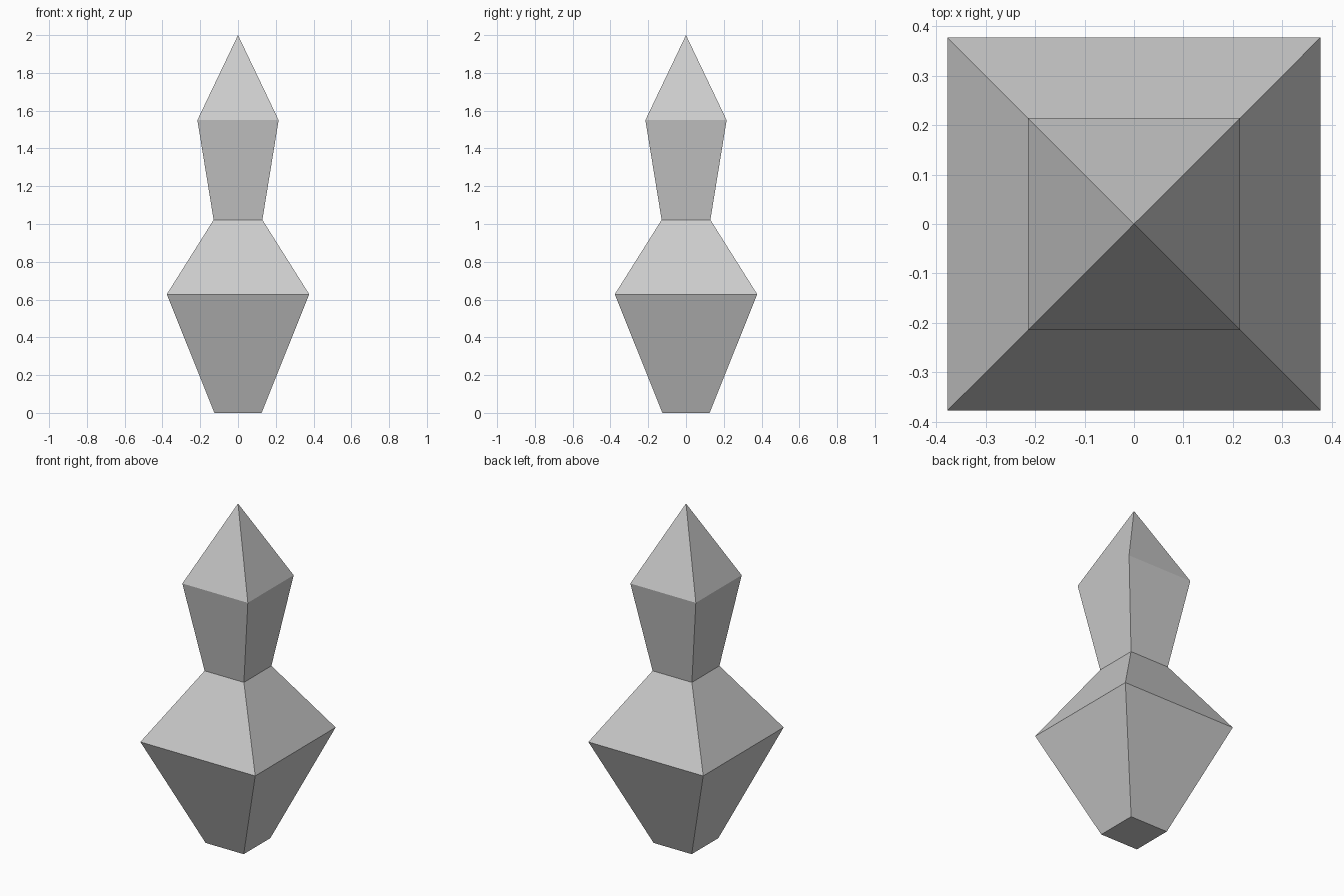
import bpy, bmesh

if "Cube" in bpy.data.objects:
    bpy.data.objects.remove(bpy.data.objects["Cube"])

# Square finial: (half width, height) of each ring, closing to a point
PROFILE = [(0.125, 0.0), (0.377, 0.628), (0.129, 1.022), (0.215, 1.55)]
TIP_Z = 2.0

bm = bmesh.new()
rings = [[bm.verts.new((sx * w, sy * w, z))
          for sx, sy in ((-1, -1), (1, -1), (1, 1), (-1, 1))]
         for w, z in PROFILE]
tip = bm.verts.new((0, 0, TIP_Z))

# Flat base, tapered sides, pyramid cap
bm.faces.new(rings[0][::-1])
for i in range(4):
    j = (i + 1) % 4
    for low, high in zip(rings, rings[1:]):
        bm.faces.new((low[i], low[j], high[j], high[i]))
    bm.faces.new((rings[-1][i], rings[-1][j], tip))

mesh = bpy.data.meshes.new("square_finial")
bm.to_mesh(mesh)
bm.free()
bpy.context.collection.objects.link(bpy.data.objects.new("square_finial", mesh))
